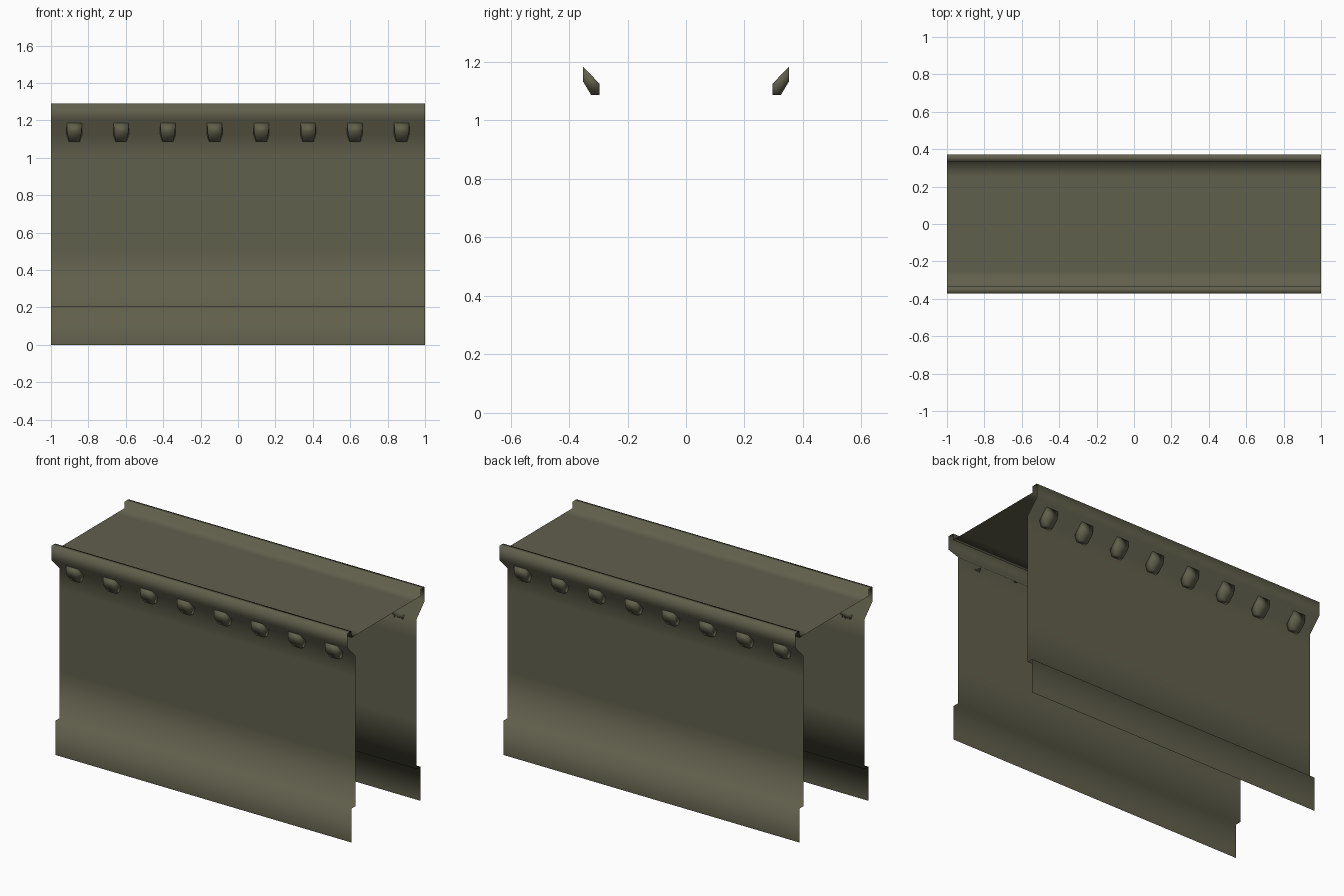
import bpy, bmesh

if "Cube" in bpy.data.objects:
    bpy.data.objects.remove(bpy.data.objects["Cube"])

mat = bpy.data.materials.new("olive grey stone")
mat.diffuse_color = (0.118, 0.116, 0.073, 1)
mat.use_nodes = True
mat.node_tree.nodes["Principled BSDF"].inputs["Base Color"].default_value = mat.diffuse_color


def finish(bm, name):
    bmesh.ops.recalc_face_normals(bm, faces=bm.faces) if name != "wall_shell" else None
    me = bpy.data.meshes.new(name)
    for f in bm.faces:
        f.smooth = True
    bm.to_mesh(me)
    bm.free()
    me.materials.append(mat)
    ob = bpy.data.objects.new(name, me)
    bpy.context.collection.objects.link(ob)
    return ob


# Wall shell: open sheet profile (y, z) swept along x, open at the ends and below
half = [(0.333, 0), (0.333, 0.208), (0.295, 0.208), (0.295, 0.5), (0.295, 1.0),
        (0.295, 1.125), (0.372, 1.205), (0.372, 1.29), (0.335, 1.29),
        (0.335, 1.25), (0.25, 1.25)]
profile = [(-y, z) for y, z in half] + half[::-1]
bm = bmesh.new()
a = [bm.verts.new((-1, y, z)) for y, z in profile]
b = [bm.verts.new((1, y, z)) for y, z in profile]
for i in range(len(profile) - 1):
    bm.faces.new((a[i], b[i], b[i + 1], a[i + 1]))
finish(bm, "wall_shell")

# Corbels: tapered blocks under the overhang, (y, z, half width)
outline = [(0.295, 1.125, 0.042), (0.295, 1.088, 0.03), (0.325, 1.088, 0.028),
           (0.353, 1.135, 0.038), (0.353, 1.185, 0.04)]
for side, label in ((-1, "front"), (1, "back")):
    bm = bmesh.new()
    for k in range(8):
        cx = -0.875 + 0.25 * k
        l = [bm.verts.new((cx - w, side * y, z)) for y, z, w in outline]
        r = [bm.verts.new((cx + w, side * y, z)) for y, z, w in outline]
        bm.faces.new(l)
        bm.faces.new(r[::-1])
        for i in range(5):
            j = (i + 1) % 5
            bm.faces.new((l[i], r[i], r[j], l[j]))
    finish(bm, label + "_corbels")
